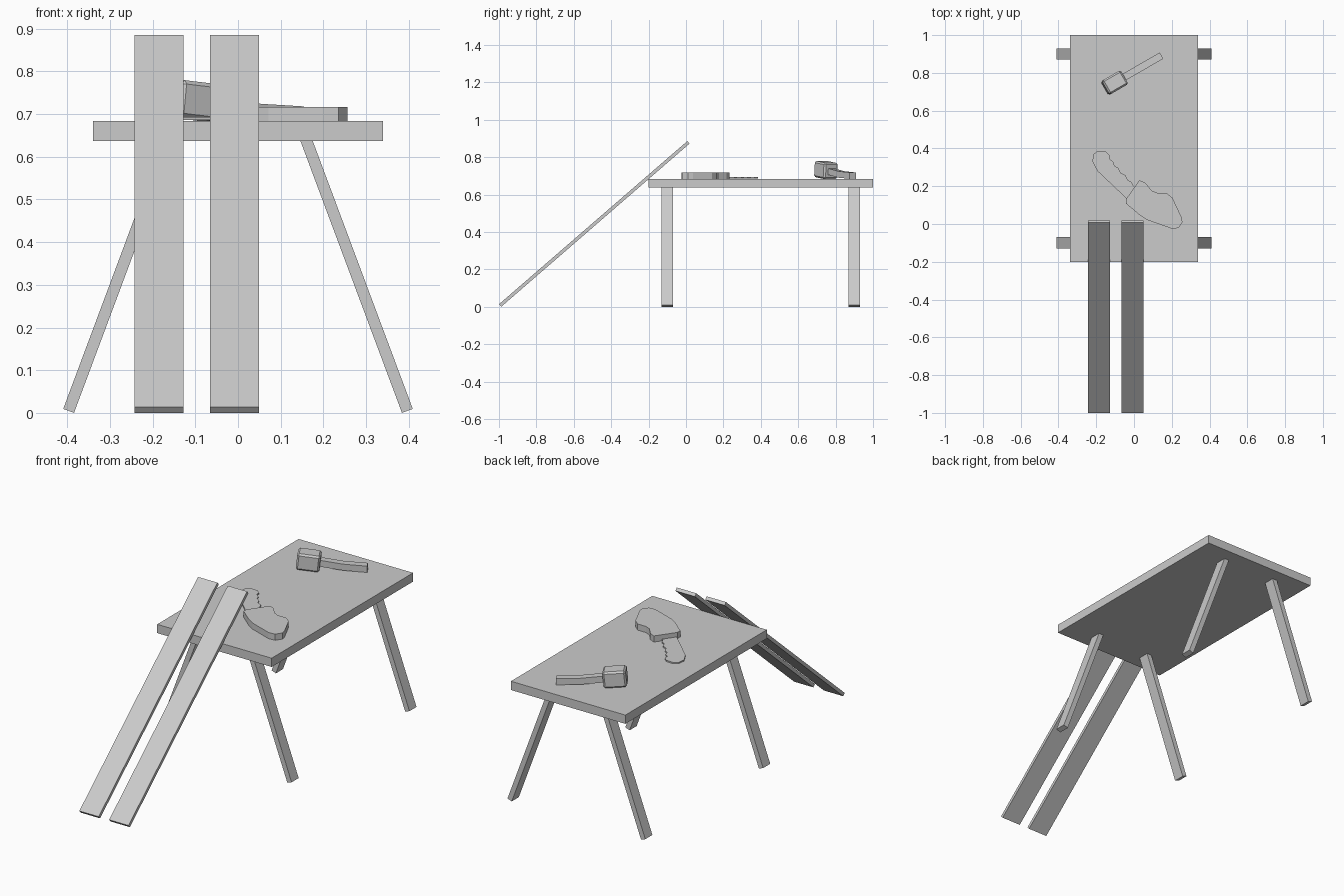
import bpy, bmesh, math
from mathutils import Matrix, Vector

if "Cube" in bpy.data.objects:
    bpy.data.objects.remove(bpy.data.objects["Cube"])

TOP = 0.684  # table surface height


def finish(name, bm):
    bmesh.ops.recalc_face_normals(bm, faces=bm.faces)
    me = bpy.data.meshes.new(name)
    bm.to_mesh(me)
    bm.free()
    ob = bpy.data.objects.new(name, me)
    bpy.context.collection.objects.link(ob)
    return ob


def box(name, size, matrix, bevel=0):
    bm = bmesh.new()
    bmesh.ops.create_cube(bm, size=1, matrix=Matrix.Diagonal((*size, 1)))
    if bevel:
        bmesh.ops.bevel(bm, geom=bm.edges[:], offset=bevel, segments=1, affect='EDGES')
    bm.transform(matrix)
    return finish(name, bm)


def slab(name, outline, z0, z1):
    bm = bmesh.new()
    face = bm.faces.new([bm.verts.new((x, y, z0)) for x, y in outline])
    ext = bmesh.ops.extrude_face_region(bm, geom=[face])
    verts = [g for g in ext["geom"] if isinstance(g, bmesh.types.BMVert)]
    bmesh.ops.translate(bm, verts=verts, vec=(0, 0, z1 - z0))
    return finish(name, bm)


# Table top
box("table_top", (0.68, 1.2, 0.047), Matrix.Translation((0, 0.4, TOP - 0.0235)))

# Splayed legs, mirrored left and right
lean = math.atan2(0.236, 0.632)
length = 0.69
for side, s in (("left", -1), ("right", 1)):
    for end, y in (("front", -0.1), ("back", 0.9)):
        foot = Vector((s * 0.3968, y, 0.0047))
        axis = Vector((-s * math.sin(lean), 0, math.cos(lean)))
        m = Matrix.Translation(foot + axis * length / 2) @ Matrix.Rotation(-s * lean, 4, 'Y')
        box(f"{end}_{side}_leg", (0.027, 0.06, length), m)

# Two planks leaning on the front edge
tilt = math.radians(40.9)
along = Vector((0, math.cos(tilt), math.sin(tilt)))
normal = Vector((0, -math.sin(tilt), math.cos(tilt)))
for name, x in (("left_plank", -0.185), ("right_plank", -0.008)):
    centre = Vector((x, -0.988, 0)) + along * 0.666 + normal * 0.009
    box(name, (0.115, 1.332, 0.018), Matrix.Translation(centre) @ Matrix.Rotation(tilt, 4, 'X'))

# Hand saw: toothed blade and shaped grip
blade = [(0.0, 0.115), (-0.04, 0.135), (-0.193, 0.28), (-0.22, 0.33), (-0.215, 0.37),
         (-0.193, 0.386), (-0.151, 0.384), (-0.13, 0.365),
         (-0.13, 0.344), (-0.108, 0.328), (-0.103, 0.307), (-0.082, 0.296),
         (-0.071, 0.27), (-0.045, 0.259), (-0.034, 0.233), (-0.013, 0.222),
         (-0.003, 0.201), (0.022, 0.185), (0.04, 0.17)]
slab("saw_blade", blade, TOP + 0.002, TOP + 0.009)
grip = [(-0.042, 0.132), (0.029, 0.232), (0.061, 0.217), (0.093, 0.177), (0.124, 0.164),
        (0.172, 0.164), (0.204, 0.138), (0.251, 0.037), (0.257, 0.01), (0.235, -0.022),
        (0.198, -0.024), (0.071, 0.021), (0.029, 0.048), (-0.042, 0.108)]
slab("saw_grip", grip, TOP, 0.717)

# Mallet: bevelled head and slightly bent handle
turn = Matrix.Translation((-0.103, 0.748, 0)) @ Matrix.Rotation(math.radians(30), 4, 'Z')
box("mallet_head", (0.115, 0.085, 0.087),
    turn @ Matrix.Translation((0, 0, 0.731)) @ Matrix.Rotation(math.radians(6), 4, 'Y'), 0.009)
bm = bmesh.new()
rings = []
for s, z in ((0.02, 0.728), (0.17, 0.707), (0.287, 0.701)):
    rings.append([bm.verts.new(turn @ Vector((s, a * 0.019, z + b * 0.017)))
                  for a, b in ((-1, -1), (1, -1), (1, 1), (-1, 1))])
for r, q in zip(rings, rings[1:]):
    for i in range(4):
        j = (i + 1) % 4
        bm.faces.new((r[i], r[j], q[j], q[i]))
bm.faces.new(rings[0])
bm.faces.new(rings[-1])
finish("mallet_handle", bm)
